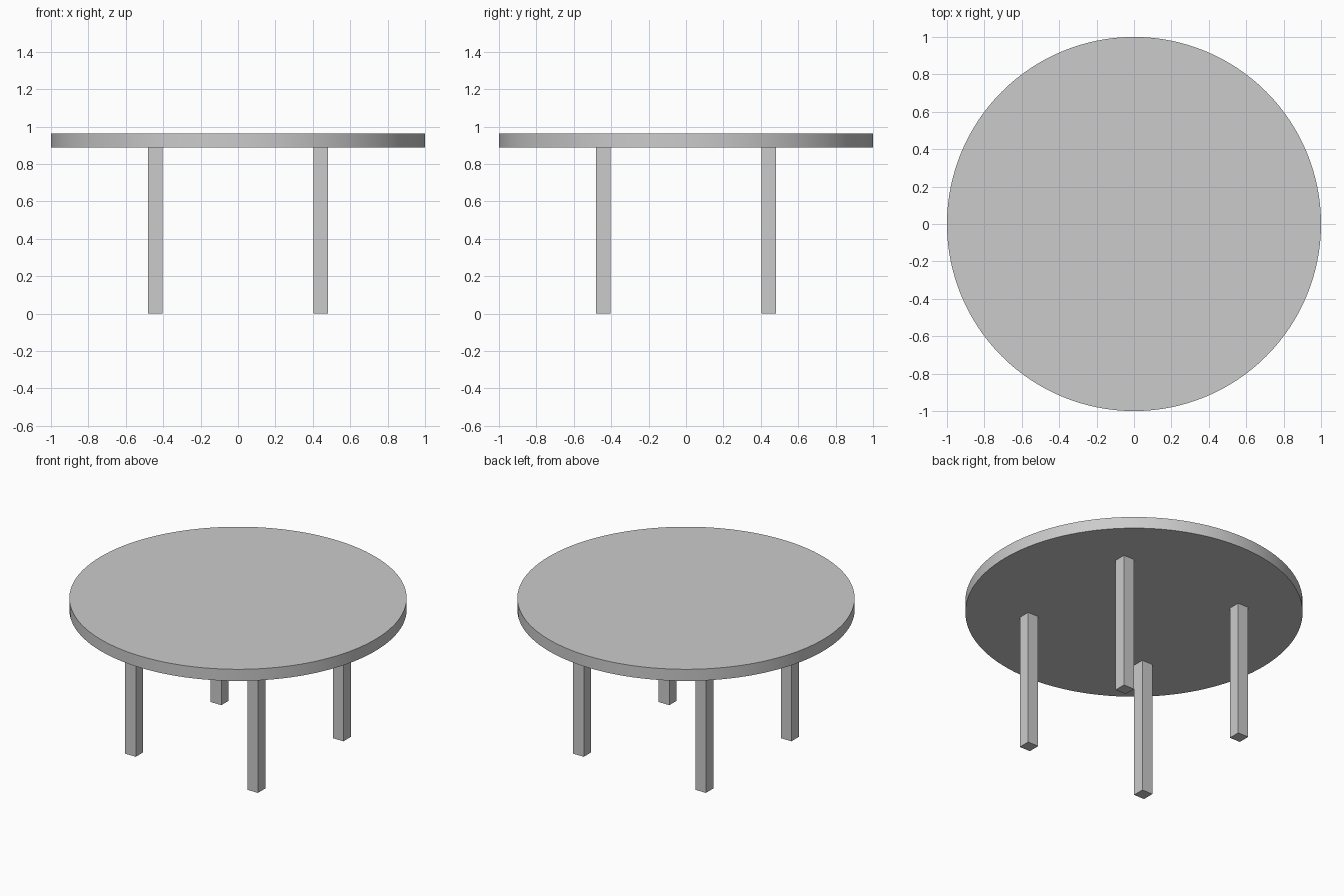
import bpy
import math

if "Cube" in bpy.data.objects:
    bpy.data.objects.remove(bpy.data.objects["Cube"])

TOP_Z, UNDER_Z = 0.963, 0.887   # tabletop upper and lower faces
LEG_W, LEG_POS = 0.077, 0.442   # leg thickness and offset from centre

# Round tabletop
bpy.ops.mesh.primitive_cylinder_add(
    vertices=128, radius=1.0, depth=TOP_Z - UNDER_Z,
    location=(0, 0, (TOP_Z + UNDER_Z) / 2))
bpy.context.object.name = "tabletop"
bpy.ops.object.shade_smooth_by_angle(angle=math.radians(30))


# Square straight legs
def add_leg(name, x, y):
    bpy.ops.mesh.primitive_cube_add(size=1, location=(x, y, UNDER_Z / 2))
    leg = bpy.context.object
    leg.name = name
    leg.scale = (LEG_W, LEG_W, UNDER_Z)
    bpy.ops.object.transform_apply(location=False, rotation=False, scale=True)


for depth_name, sy in (("front", -1), ("back", 1)):
    for side_name, sx in (("left", -1), ("right", 1)):
        add_leg(f"{depth_name}_{side_name}_leg", sx * LEG_POS, sy * LEG_POS)
